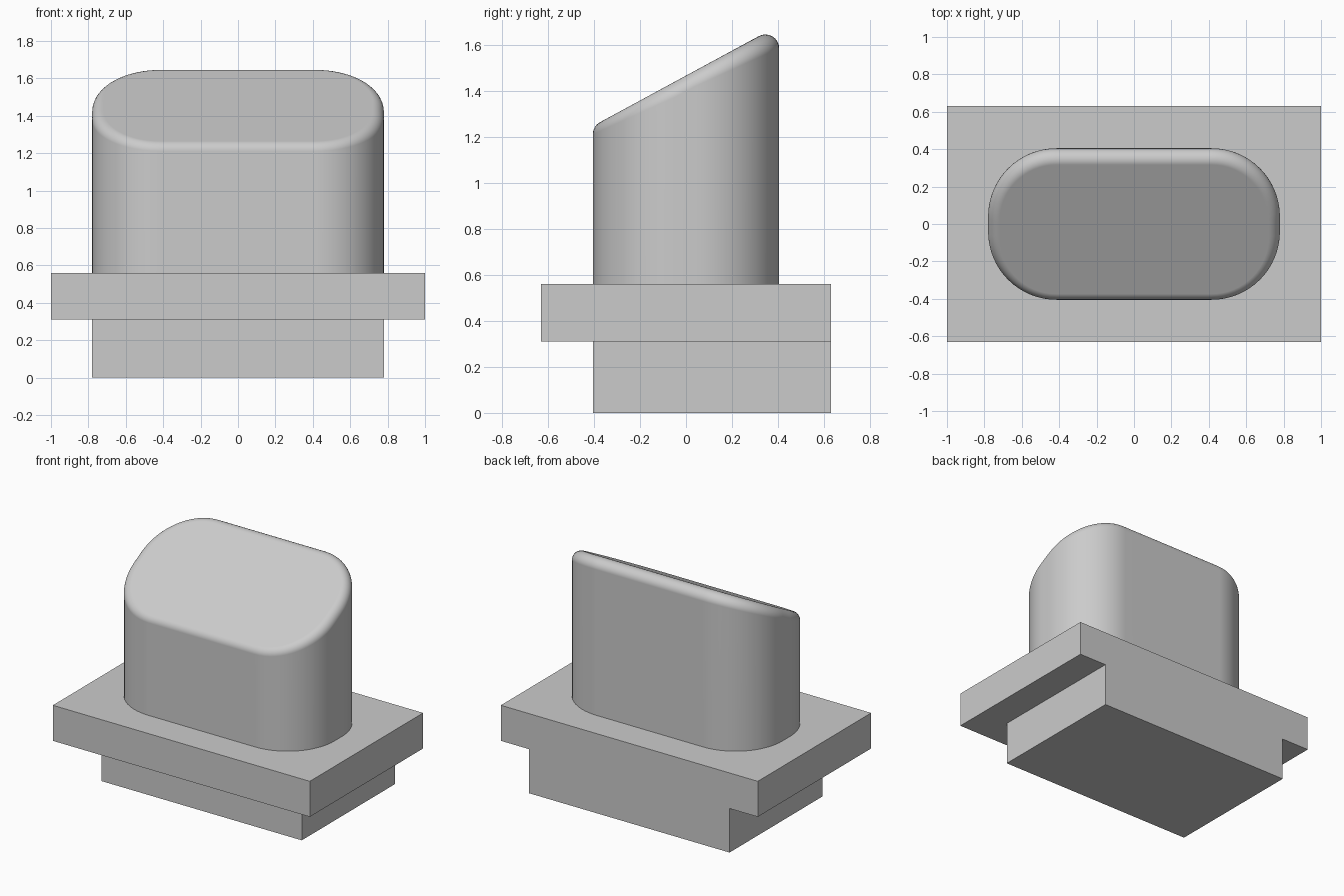
import bpy, bmesh
from math import sin, cos, pi, atan
from mathutils import Vector

cube = bpy.data.objects.get("Cube")
if cube:
    bpy.data.objects.remove(cube, do_unlink=True)

# One plain grey for the whole model
grey = bpy.data.materials.new("light grey")
grey.use_nodes = True
grey.diffuse_color = (0.6, 0.6, 0.6, 1)
grey.node_tree.nodes["Principled BSDF"].inputs["Base Color"].default_value = (0.6, 0.6, 0.6, 1)


def finish(name, bm):
    bmesh.ops.recalc_face_normals(bm, faces=bm.faces)
    mesh = bpy.data.meshes.new(name)
    bm.to_mesh(mesh)
    bm.free()
    mesh.materials.append(grey)
    obj = bpy.data.objects.new(name, mesh)
    bpy.context.collection.objects.link(obj)
    return obj


def box(name, low, high):
    low, high = Vector(low), Vector(high)
    bm = bmesh.new()
    bmesh.ops.create_cube(bm, size=1)
    bmesh.ops.scale(bm, vec=high - low, verts=bm.verts)
    bmesh.ops.translate(bm, vec=(low + high) / 2, verts=bm.verts)
    return finish(name, bm)


# Foot and flange, flush at the back
box("foot", (-0.78, -0.405, 0), (0.78, 0.63, 0.31))
box("flange", (-1, -0.63, 0.31), (1, 0.63, 0.56))

# Button: rounded outline, slanted top, rolled rim of constant radius
HALF_X, HALF_Y, CORNER, RIM = 0.78, 0.405, 0.365, 0.06
MID_Z, SLOPE = 1.466, 0.542
CORNER_STEPS, RIM_STEPS = 16, 8
tilt = atan(SLOPE)
top_normal = Vector((0, -sin(tilt), cos(tilt)))

outline = []
for quarter, (sx, sy) in enumerate([(1, 1), (-1, 1), (-1, -1), (1, -1)]):
    for i in range(CORNER_STEPS + 1):
        a = (quarter + i / CORNER_STEPS) * pi / 2
        n = Vector((cos(a), sin(a), 0))
        centre = Vector((sx * (HALF_X - CORNER), sy * (HALF_Y - CORNER), 0))
        outline.append((centre + n * CORNER, n))

bm = bmesh.new()
rings = [[bm.verts.new((p.x, p.y, 0.5)) for p, n in outline]]
for k in range(RIM_STEPS + 1):
    ring = []
    for p, n in outline:
        c = p - n * RIM
        c.z = MID_Z + SLOPE * c.y - RIM / cos(tilt)
        angle = n.angle(top_normal)
        t = k / RIM_STEPS
        d = (n * sin((1 - t) * angle) + top_normal * sin(t * angle)) / sin(angle)
        ring.append(bm.verts.new(c + d * RIM))
    rings.append(ring)
for lower, upper in zip(rings, rings[1:]):
    for i in range(len(lower)):
        j = (i + 1) % len(lower)
        bm.faces.new((lower[i], lower[j], upper[j], upper[i]))
bm.faces.new(rings[-1])
bm.faces.new(rings[0][::-1])
button = finish("button", bm)

# Smooth walls and rim, with the large faces kept flat
bpy.ops.object.select_all(action='DESELECT')
button.select_set(True)
bpy.context.view_layer.objects.active = button
bpy.ops.object.shade_smooth_by_angle(angle=pi / 6)
weighted = button.modifiers.new("weighted normals", 'WEIGHTED_NORMAL')
weighted.keep_sharp = True
